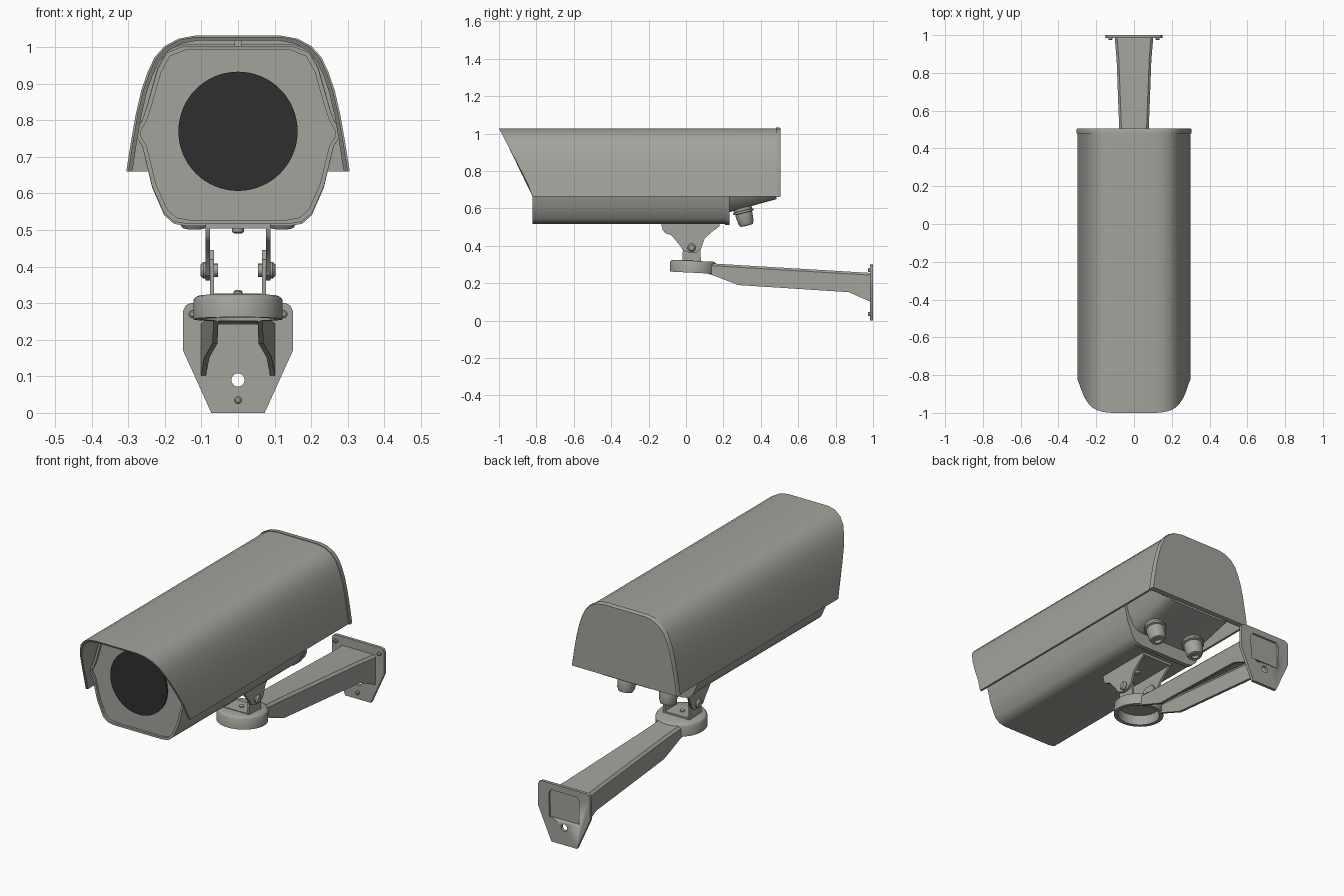
import bpy, bmesh, math
from mathutils import Vector

if "Cube" in bpy.data.objects:
    bpy.data.objects.remove(bpy.data.objects["Cube"])


def material(name, rgb):
    m = bpy.data.materials.new(name)
    m.diffuse_color = (*rgb, 1)
    m.use_nodes = True
    m.node_tree.nodes["Principled BSDF"].inputs["Base Color"].default_value = m.diffuse_color
    return m


GREY = material("warm grey metal", (0.37, 0.36, 0.33))
DARK = material("dark glass", (0.028, 0.028, 0.028))


def finish(name, bm, mat=GREY, angle=35):
    bmesh.ops.recalc_face_normals(bm, faces=bm.faces)
    me = bpy.data.meshes.new(name)
    bm.to_mesh(me)
    bm.free()
    me.materials.append(mat)
    ob = bpy.data.objects.new(name, me)
    bpy.context.collection.objects.link(ob)
    bpy.ops.object.select_all(action='DESELECT')
    ob.select_set(True)
    bpy.context.view_layer.objects.active = ob
    bpy.ops.object.shade_smooth_by_angle(angle=math.radians(angle))
    return ob


def loft(name, rings, mat=GREY):
    """Skin closed rings of 3D points and cap both ends."""
    bm = bmesh.new()
    vs = [[bm.verts.new(p) for p in r] for r in rings]
    n = len(vs[0])
    for a, b in zip(vs, vs[1:]):
        for i in range(n):
            j = (i + 1) % n
            bm.faces.new((a[i], a[j], b[j], b[i]))
    bm.faces.new(vs[0])
    bm.faces.new(vs[-1])
    return finish(name, bm, mat)


def prism(name, pts, axis, a, b):
    """Extrude a 2D outline along x (points are y, z) or y (points are x, z)."""
    put = (lambda p, t: (t, p[0], p[1])) if axis == 'x' else (lambda p, t: (p[0], t, p[1]))
    return loft(name, [[put(p, t) for p in pts] for t in (a, b)])


def lathe(name, profile, loc, axis, mat=GREY, seg=32):
    """Turn (radius, height) pairs around an axis starting at loc."""
    q = Vector(axis).to_track_quat('Z', 'Y')
    rings = [[Vector(loc) + q @ Vector((r * math.cos(k * math.tau / seg),
                                        r * math.sin(k * math.tau / seg), h))
              for k in range(seg)] for r, h in profile]
    return loft(name, rings, mat)


def mirrored(half):
    return half + [(-x, z) for x, z in reversed(half)]


def scaled(sec, sx, sz, cz=0.76):
    return [(x * sx, cz + (z - cz) * sz) for x, z in sec]


def at(sec, y):
    return [(x, y, z) for x, z in sec]


# Sun hood: thin shell with a slanted front edge
hood = [(0.300, 0.663), (0.288, 0.74), (0.275, 0.815), (0.260, 0.88), (0.243, 0.93),
        (0.224, 0.97), (0.197, 1.0), (0.160, 1.02), (0.117, 1.028)]
outer = mirrored(hood)
inner = [(x * 0.962, 0.663 + (z - 0.663) * 0.972) for x, z in outer]
shell = outer + inner[::-1]
front = [(x, min(-0.82, -1 + (1.028 - z) * 0.52), z) for x, z in shell]
loft("sun_hood", [front, at(shell, 0.485)])

# Closed end cap with a slightly larger rim
rim = scaled(outer, 1.018, 1.016, 0.82)
loft("hood_end_cap", [at(rim, 0.48), at(rim, 0.5), at(scaled(rim, 0.985, 0.985, 0.84), 0.506)])

# Housing: rounded section with side ridges and a recessed front
body = mirrored([(0.14, 0.517), (0.175, 0.523), (0.202, 0.546), (0.235, 0.62), (0.252, 0.69),
                 (0.262, 0.73), (0.278, 0.755), (0.278, 0.772), (0.262, 0.80), (0.25, 0.835),
                 (0.22, 0.94), (0.195, 0.985), (0.15, 1.003)])
lip = scaled(body, 0.955, 0.955)
loft("housing", [at(lip, -0.808), at(lip, -0.82), at(body, -0.82), at(body, 0.21)])
flange = scaled(body, 1.0, 1.025)
loft("housing_flange", [at(flange, 0.208), at(flange, 0.232)])


# Tail of the housing, its underside rising to the hood end cap
def raised(bottom):
    f = (0.8 - bottom) / (0.8 - 0.517)
    return [(x * 0.97, 0.8 - (0.8 - z) * f if z < 0.8 else z) for x, z in body]


loft("housing_tail", [at(raised(0.578), 0.225), at(raised(0.65), 0.485)])

# Window and hood spacer
lathe("window", [(0.163, 0), (0.163, 0.008)], (0, -0.807, 0.77), (0, -1, 0), DARK, 64)
prism("hood_spacer", [(-0.01, 0.995), (0.01, 0.995), (0.01, 1.025), (-0.01, 1.025)], 'y', -0.78, 0.4)

# Cable glands under the tail
for s in (-1, 1):
    lathe("cable_gland", [(0.05, -0.02), (0.05, 0.02), (0.056, 0.022), (0.056, 0.032),
                          (0.046, 0.034), (0.046, 0.045), (0.042, 0.085), (0.034, 0.102),
                          (0.018, 0.104), (0.016, 0.09)],
          (s * 0.12, 0.30, 0.608), (0, 0.24, -0.97))

# Tilt bracket: upper and lower forks joined by pivot bolts
upper = [(-0.13, 0.515), (-0.125, 0.485), (-0.11, 0.467), (-0.08, 0.458), (-0.035, 0.405),
         (-0.015, 0.375), (0.02, 0.362), (0.055, 0.365), (0.08, 0.385), (0.1, 0.44),
         (0.14, 0.475), (0.18, 0.505), (0.18, 0.515)]
lower = [(-0.02, 0.315), (-0.015, 0.42), (0.005, 0.445), (0.055, 0.445), (0.075, 0.42), (0.08, 0.315)]
for s in (-1, 1):
    prism("upper_fork_side", upper, 'x', s * 0.077, s * 0.089)
    prism("lower_fork_side", lower, 'x', s * 0.066, s * 0.077)
    lathe("pivot_bolt", [(0.018, 0), (0.018, 0.012), (0.01, 0.013), (0.01, 0.032), (0.022, 0.033),
                         (0.022, 0.04), (0.014, 0.048)], (s * 0.055, 0.03, 0.39), (s, 0, 0), seg=16)
prism("upper_fork_plate", [(-0.13, 0.504), (0.18, 0.504), (0.18, 0.517), (-0.13, 0.517)], 'x', -0.089, 0.089)
prism("lower_fork_plate", [(-0.02, 0.314), (0.08, 0.314), (0.08, 0.326), (-0.02, 0.326)], 'x', -0.077, 0.077)
lathe("fork_screw_top", [(0.016, 0), (0.016, 0.01), (0.01, 0.014)], (0, 0.03, 0.505), (0, 0, -1), seg=16)
lathe("fork_screw_base", [(0.012, 0), (0.012, 0.01), (0.006, 0.014)], (0, 0.03, 0.322), (0, 0, 1), seg=16)

# Round arm head, hollow underneath and slightly tilted
lathe("arm_head", [(0.10, 0.05), (0.102, 0.0), (0.122, 0.0), (0.122, 0.052), (0.117, 0.06), (0.108, 0.064)],
      (0, 0.035, 0.256), (0, 0.05, 1), seg=48)

# Arm: channel open below, widening towards the wall
rings = []
T = 0.014
for y, w, top, bot in [(0.12, 0.068, 0.308, 0.25), (0.15, 0.068, 0.305, 0.24), (0.28, 0.07, 0.297, 0.19),
                       (0.87, 0.092, 0.262, 0.152), (0.988, 0.102, 0.255, 0.10)]:
    half = [(w, bot), (w, top - 0.012), (w - 0.012, top)]
    cut = [(w - T, bot), (w - T, top - 0.02), (w - 0.02, top - T)]
    rings.append(at(mirrored(half) + mirrored(cut)[::-1], y))
loft("arm", rings)

# Wall plate with a cable hole and a shallow rear pocket
plate = prism("wall_plate", mirrored([(0.073, 0.0), (0.15, 0.17), (0.15, 0.28), (0.143, 0.294), (0.13, 0.3)]),
              'y', 0.984, 1.0)
hole = lathe("hole_cutter", [(0.018, 0), (0.018, 0.1)], (0, 0.95, 0.09), (0, 1, 0), seg=24)
pocket = prism("pocket_cutter", mirrored([(0.085, 0.125), (0.088, 0.25), (0.075, 0.268)]), 'y', 0.99, 1.05)
for cutter in (hole, pocket):
    mod = plate.modifiers.new("cut", 'BOOLEAN')
    mod.operation = 'DIFFERENCE'
    mod.solver = 'EXACT'
    mod.object = cutter
    cutter.hide_render = True
    cutter.hide_viewport = True
for x, z in [(0, 0.035), (0.125, 0.27), (-0.125, 0.27)]:
    lathe("plate_bolt", [(0.01, 0), (0.01, 0.008), (0.006, 0.011)], (x, 0.984, z), (0, -1, 0), seg=12)
